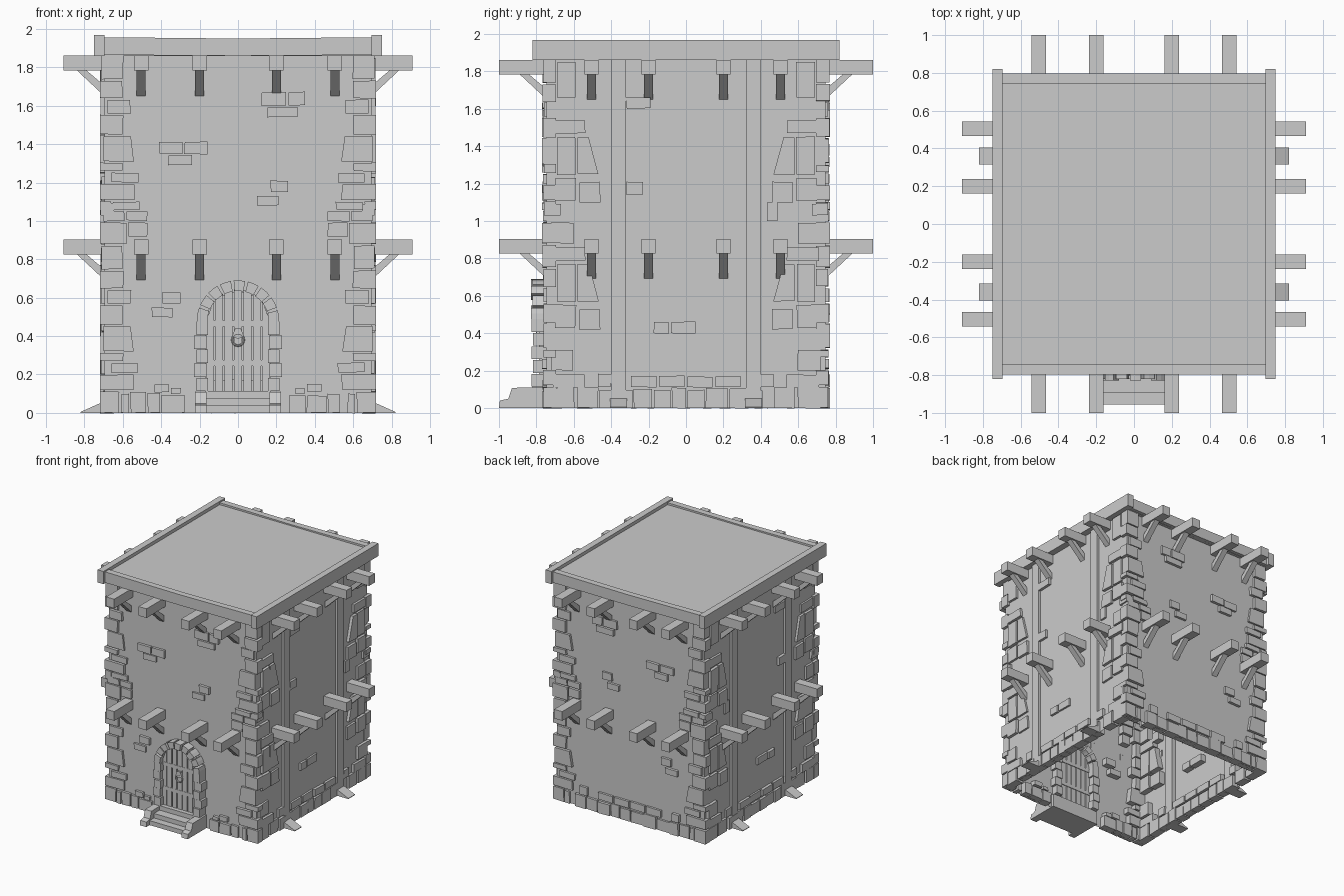
import bpy, bmesh, math, random
from mathutils import Vector

random.seed(4)
cube = bpy.data.objects.get("Cube")
if cube:
    bpy.data.objects.remove(cube, do_unlink=True)

grey = bpy.data.materials.new("stone_grey")
grey.use_nodes = True
grey.diffuse_color = (0.6, 0.6, 0.6, 1)
grey.node_tree.nodes["Principled BSDF"].inputs["Base Color"].default_value = (0.6, 0.6, 0.6, 1)

# Wall distances from the centre, stone faces, and wall height
WALL = {"front": 0.745, "back": 0.745, "right": 0.695, "left": 0.695}
FACE = {side: d + 0.023 for side, d in WALL.items()}
TOP = 1.87
LONG, SIDES = ("front", "back"), ("right", "left")


def place(side, u, d, z):
    """u runs along the wall, d outward from the centre, z up."""
    return Vector({"front": (u, -d, z), "back": (u, d, z),
                   "right": (d, u, z), "left": (-d, u, z)}[side])


def prism(bm, start, end):
    a = [bm.verts.new(p) for p in start]
    b = [bm.verts.new(p) for p in end]
    n = len(a)
    bm.faces.new(a)
    bm.faces.new(b[::-1])
    for i in range(n):
        bm.faces.new((a[i], b[i], b[(i + 1) % n], a[(i + 1) % n]))


def slab(bm, side, outline, d0, d1):
    """Outline of (u, z) points, extruded outward."""
    prism(bm, [place(side, u, d0, z) for u, z in outline],
          [place(side, u, d1, z) for u, z in outline])


def rib(bm, side, profile, u0, u1):
    """Profile of (d, z) points, extruded along the wall."""
    prism(bm, [place(side, u0, d, z) for d, z in profile],
          [place(side, u1, d, z) for d, z in profile])


def box(bm, side, u0, u1, z0, z1, d0, d1):
    slab(bm, side, [(u0, z0), (u1, z0), (u1, z1), (u0, z1)], d0, d1)


def stone(bm, side, u0, u1, z0, z1, lean=0.0):
    """Slightly uneven block set through the wall."""
    j = lambda: random.uniform(-0.004, 0.004)
    out = FACE[side] + random.uniform(-0.008, 0.002)
    slab(bm, side, [(u0 + j(), z0), (u1, z0 + j()), (u1, z1 + j()), (u0 + lean + j(), z1)],
         WALL[side] - 0.05, out)


def finish(name, bm, normals=True):
    if normals:
        bmesh.ops.recalc_face_normals(bm, faces=bm.faces)
    mesh = bpy.data.meshes.new(name)
    bm.to_mesh(mesh)
    bm.free()
    mesh.materials.append(grey)
    obj = bpy.data.objects.new(name, mesh)
    bpy.context.collection.objects.link(obj)
    return obj


def arc(radius, count, height):
    return [(radius * math.cos(math.pi * i / count),
             height + radius * math.sin(math.pi * i / count)) for i in range(count + 1)]


# Hollow walls, open below, with an arched doorway in front
bm = bmesh.new()
for side in WALL:
    w = WALL["right"] if side in LONG else WALL["front"]
    outline = [(-w, TOP), (-w, 0)]
    if side == "front":
        outline += [(-0.17, 0)] + arc(0.17, 12, 0.46)[::-1] + [(0.17, 0)]
    outline += [(w, 0), (w, TOP)]
    bm.faces.new([bm.verts.new(place(side, u, WALL[side], z)) for u, z in outline])
    if side in ("back", "right"):
        bm.faces.ensure_lookup_table()
for f in bm.faces:
    f.normal_update()
    c = f.calc_center_median()
    if f.normal.dot(Vector((c.x, c.y, 0))) < 0:
        f.normal_flip()
finish("walls", bm, False)

# Flat roof and its raised timber rim
bm = bmesh.new()
box(bm, "front", -0.72, 0.72, 1.86, 1.94, -0.77, 0.77)
finish("roof_deck", bm)
bm = bmesh.new()
for side in LONG:
    slab(bm, side, [(-0.71, 1.865), (0, 1.86), (0.71, 1.865), (0.71, 1.957), (0, 1.95),
                    (-0.71, 1.957)], 0.745, 0.798)
for side in SIDES:
    box(bm, side, -0.82, 0.82, 1.86, 1.968, 0.695, 0.75)
finish("roof_rim", bm)

# Two rows of projecting beams with diagonal braces
beams, braces = bmesh.new(), bmesh.new()
for side in WALL:
    tip = 1.0 if side in LONG else 0.91
    d = FACE[side]
    for z in (0.825, 1.783):
        for u in (-0.505, -0.2, 0.2, 0.505):
            box(beams, side, u - 0.038, u + 0.038, z, z + 0.078, WALL[side] - 0.05, tip)
            rib(braces, side, [(d + 0.12, z), (d + 0.07, z), (d - 0.03, z - 0.085),
                               (d - 0.03, z - 0.14)], u - 0.024, u + 0.024)
finish("beams", beams)
finish("beam_braces", braces)

# Side pilasters with sloping feet
bm = bmesh.new()
for side in SIDES:
    for u in (-0.36, 0.36):
        box(bm, side, u - 0.04, u + 0.04, 0, TOP, 0.66, 0.715)
        rib(bm, side, [(0.68, 0), (0.82, 0), (0.82, 0.005), (0.72, 0.05), (0.68, 0.05)],
            u - 0.045, u + 0.045)
finish("pilasters", bm)

# Corner stones in hundredths: inner edge, outer edge, bottom, top, lean
LONG_STONES = [(54, 72, 12, 20), (52, 66, 21, 26), (60, 72, 27, 31), (54, 70, 32, 45, 2),
               (60, 72, 46, 56), (56, 68, 57, 64), (60, 72, 65, 74), (60, 71, 75, 87),
               (58, 72, 88, 99), (47, 57, 92, 99), (47, 58, 100, 105),
               (59, 70, 100, 105), (51, 65, 106, 110), (66, 72, 106, 110)]
SIDE_STONES = [(54, 71, 79, 86), (59, 69, 57, 77), (47, 58, 57, 77, 5),
               (46, 57, 42, 53), (59, 70, 43, 55)]
SIDE_EXTRAS = [(59, 69, 166, 185), (60, 72, 88, 99), (67, 76, 103, 109),
               (60, 72, 20, 31), (60, 72, 0, 11), (47, 58, 0, 11)]
LONG_EXTRAS = [(62, 72, 0, 11), (57, 61, 0, 10)]
bm = bmesh.new()


def corner(sides, stones, shifts):
    for side in sides:
        for shift in shifts:
            for s in stones:
                u0, u1, z0, z1 = (v / 100 for v in s[:4])
                lean = s[4] / 100 if len(s) > 4 else 0
                z0, z1 = z0 + shift, z1 + shift
                if z0 < 0 or z1 > TOP:
                    continue
                for m in (-1, 1):
                    stone(bm, side, m * u0, m * u1, z0, z1, m * lean)


corner(LONG, LONG_STONES, (0, 0.99))
corner(LONG, LONG_EXTRAS, (0,))
corner(SIDES, SIDE_STONES, (-0.68, 0, 0.68))
corner(SIDES, SIDE_EXTRAS, (0,))
finish("corner_stones", bm)

# Exposed bricks scattered on the walls, in hundredths: left, right, bottom, top
LONG_BRICKS = [(12, 25, 160, 167), (26, 35, 160, 167), (15, 31, 154, 159),
               (-41, -29, 135, 141), (-28, -16, 135, 141), (-36, -24, 129, 134),
               (17, 26, 115, 121), (10, 21, 108, 113),
               (-39, -30, 57, 63), (-45, -34, 50, 55)]
SIDE_BRICKS = [(-32, -19, 160, 166), (-32, -23, 114, 121), (-17, -9, 40, 46),
               (-8, 5, 40, 46), (43, 49, 100, 110)]
bm = bmesh.new()
for sides, bricks in ((LONG, LONG_BRICKS), (SIDES, SIDE_BRICKS)):
    for side in sides:
        for b in bricks:
            stone(bm, side, *(v / 100 for v in b))
finish("wall_bricks", bm)

# Footing course along the ground
bm = bmesh.new()
for side in WALL:
    u = -0.56 if side in LONG else -0.46
    end = -u
    while u < end - 0.05:
        w = random.uniform(0.06, 0.12)
        if not (side == "front" and u + w > -0.22 and u < 0.22):
            stone(bm, side, u, u + w, 0, random.uniform(0.09, 0.11))
        u += w + 0.008
    if side == "front":
        for m in (-1, 1):
            stone(bm, side, m * 0.36, m * 0.435, 0.108, 0.15)
            stone(bm, side, m * 0.3, m * 0.35, 0.1, 0.13)
    else:
        for i in range(-2, 2):
            stone(bm, side, i * 0.15 + 0.005, i * 0.15 + 0.143, 0.112, 0.17)
        for m in (-1, 1):
            stone(bm, side, m * 0.4, m * 0.47, 0.112, 0.18)
finish("footing_stones", bm)

# Door surround: jamb blocks and arch wedges
bm = bmesh.new()
for m in (-1, 1):
    for i in range(5):
        out = 0.228 if i % 2 else 0.215
        z = 0.115 + i * 0.073
        box(bm, "front", m * (0.155 + 0.008 * (i % 2)), m * out, z, z + 0.068, 0.69, 0.825 - 0.008 * (i % 2))
inner, outer = arc(0.16, 45, 0.475), arc(0.215, 45, 0.475)
for i in range(0, 45, 5):
    k = i + 4 if i < 40 else 45
    slab(bm, "front", [inner[i], outer[i], outer[i + 2], outer[k], inner[k], inner[i + 2]],
         0.69, 0.828 - 0.008 * (i % 2))
finish("door_surround", bm)

# Plank door with rails, and a ring handle
bm = bmesh.new()
for i in range(-3, 4):
    u = i * 0.049
    h = lambda x: 0.475 + math.sqrt(max(0, 0.168 ** 2 - x * x))
    slab(bm, "front", [(u - 0.021, 0.1), (u + 0.021, 0.1), (u + 0.021, h(u + 0.021)),
                       (u - 0.021, h(u - 0.021))], 0.74, 0.785)
for z in (0.245, 0.45):
    box(bm, "front", -0.165, 0.165, z, z + 0.03, 0.735, 0.787)
finish("door", bm)
bpy.ops.mesh.primitive_torus_add(location=(0, -0.795, 0.38), rotation=(math.pi / 2, 0, 0),
                                 major_radius=0.03, minor_radius=0.006,
                                 major_segments=20, minor_segments=8)
ring = bpy.context.object
ring.name = "door_ring"
ring.data.materials.append(grey)
bm = bmesh.new()
slab(bm, "front", [(-0.03, 0.4), (0, 0.385), (0.03, 0.4), (0.015, 0.44), (-0.015, 0.44)], 0.78, 0.8)
finish("ring_mount", bm)

# Entrance steps between stepped kerbs
bm = bmesh.new()
for i, d in enumerate((0.955, 0.895, 0.82)):
    box(bm, "front", -0.17, 0.17, 0.038 * i, 0.038 * (i + 1), 0.72, d)
finish("steps", bm)
bm = bmesh.new()
for m in (-1, 1):
    rib(bm, "front", [(0.72, 0), (1.0, 0), (0.995, 0.04), (0.95, 0.05), (0.93, 0.108), (0.72, 0.112)],
        m * 0.165, m * 0.225)
finish("step_kerbs", bm)
